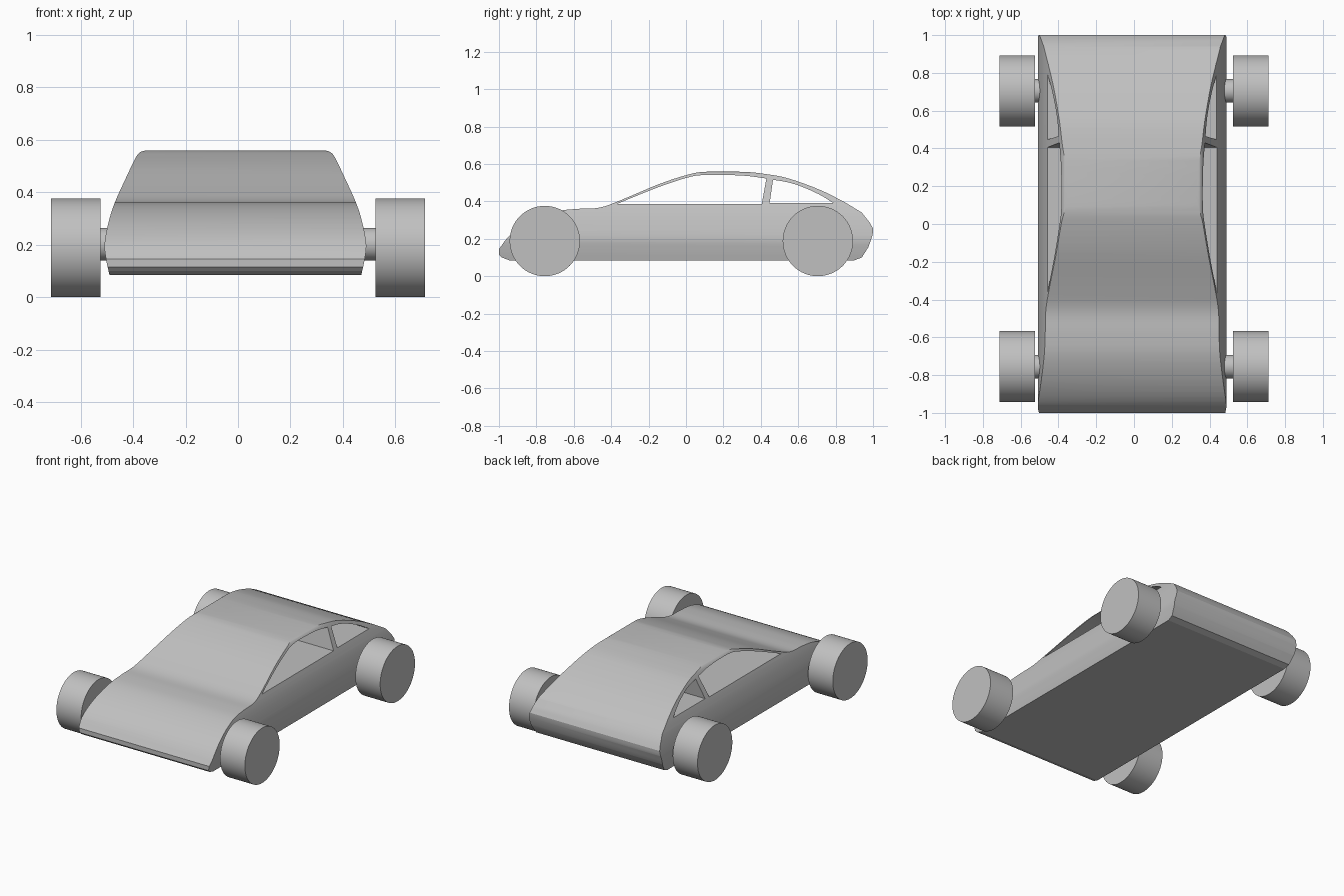
import bpy
from mathutils import Vector

cube = bpy.data.objects.get("Cube")
if cube:
    bpy.data.objects.remove(cube, do_unlink=True)

grey = bpy.data.materials.new("plain grey")
grey.use_nodes = True
COLOUR = (0.53, 0.53, 0.53, 1)
grey.diffuse_color = COLOUR
grey.node_tree.nodes["Principled BSDF"].inputs["Base Color"].default_value = COLOUR

CENTRE = -0.01  # the shell sits slightly off the wheel centre line


def smooth(points, steps=4):
    """Flowing curve through the points, ends included."""
    p = [Vector(q) for q in points]
    p = [2 * p[0] - p[1]] + p + [2 * p[-1] - p[-2]]
    out = []
    for a, b, c, d in zip(p, p[1:], p[2:], p[3:]):
        for i in range(steps):
            t = i / steps
            out.append(b + (c - a) * t / 2 + (2 * a - 5 * b + 4 * c - d) * t**2 / 2
                       + (3 * b - a - 3 * c + d) * t**3 / 2)
    return [tuple(v) for v in out] + [tuple(points[-1])]


def prism(name, outline, axis, half):
    """Extrude a closed outline along x (outline is y, z) or y (outline is x, z)."""
    n = len(outline)
    verts = []
    for side in (-half, half):
        for a, z in outline:
            verts.append((CENTRE + side, a, z) if axis == "x" else (CENTRE + a, side, z))
    faces = [list(range(n)), list(range(2 * n - 1, n - 1, -1))]
    faces += [[i, i + n, (i + 1) % n + n, (i + 1) % n] for i in range(n)]
    mesh = bpy.data.meshes.new(name)
    mesh.from_pydata(verts, [], faces)
    obj = bpy.data.objects.new(name, mesh)
    bpy.context.collection.objects.link(obj)
    mesh.materials.append(grey)
    activate(obj)
    bpy.ops.object.mode_set(mode="EDIT")
    bpy.ops.mesh.select_all(action="SELECT")
    bpy.ops.mesh.normals_make_consistent(inside=False)
    bpy.ops.object.mode_set(mode="OBJECT")
    return obj


def activate(obj):
    bpy.ops.object.select_all(action="DESELECT")
    obj.select_set(True)
    bpy.context.view_layer.objects.active = obj


def combine(obj, tool, operation):
    mod = obj.modifiers.new(operation, "BOOLEAN")
    mod.operation, mod.object, mod.solver = operation, tool, "EXACT"
    activate(obj)
    bpy.ops.object.modifier_apply(modifier=mod.name)
    bpy.data.objects.remove(tool, do_unlink=True)


def cylinder(name, radius, x0, x1, y, z):
    bpy.ops.mesh.primitive_cylinder_add(
        vertices=64, radius=radius, depth=abs(x1 - x0),
        location=((x0 + x1) / 2, y, z), rotation=(0, 1.570796, 0))
    obj = bpy.context.object
    obj.name = name
    obj.data.materials.append(grey)
    bpy.ops.object.shade_smooth_by_angle(angle=0.5)


# Side profile: hood, roof and tail flow as one curve, then a flat underside
top_line = smooth([(-1, 0.145), (-0.94, 0.22), (-0.83, 0.295), (-0.7, 0.345), (-0.58, 0.36),
                   (-0.46, 0.367), (-0.34, 0.41), (-0.15, 0.49), (0, 0.54), (0.1, 0.558),
                   (0.3, 0.558), (0.42, 0.547), (0.55, 0.522), (0.72, 0.46), (0.85, 0.395)])
tail = [(0.94, 0.34), (0.98, 0.29), (1, 0.255), (0.998, 0.22), (0.975, 0.155),
        (0.94, 0.1), (0.9, 0.085)]
body = prism("body", top_line + tail + [(-0.945, 0.085), (-0.985, 0.1), (-1, 0.115)], "x", 0.7)

# Cross-section: bulging sides leaning in towards the roof
flank = smooth([(0.48, 0.085), (0.492, 0.14), (0.499, 0.2), (0.485, 0.28), (0.46, 0.36),
                (0.41, 0.47), (0.38, 0.532), (0.362, 0.553), (0.34, 0.56)])
flank = [(0.48, 0)] + flank + [(0.34, 0.7)]
section = prism("section", flank + [(-x, z) for x, z in reversed(flank)], "y", 1.2)
combine(body, section, "INTERSECT")

# Side windows run right through, leaving a pillar between them
front_arch = smooth([(0.43, 0.522), (0.3, 0.538), (0.1, 0.541), (0, 0.525),
                     (-0.15, 0.475), (-0.3, 0.415), (-0.37, 0.386)])
rear_arch = smooth([(0.79, 0.39), (0.71, 0.438), (0.61, 0.482), (0.53, 0.505), (0.465, 0.515)])
combine(body, prism("front_window", front_arch + [(0.405, 0.386)], "x", 0.8), "DIFFERENCE")
combine(body, prism("rear_window", rear_arch + [(0.447, 0.39)], "x", 0.8), "DIFFERENCE")
activate(body)
bpy.ops.object.shade_smooth_by_angle(angle=0.35)

# Wheels on short axle stubs
for end, y in (("front", -0.755), ("rear", 0.705)):
    for side, s in (("left", 1), ("right", -1)):
        cylinder(f"{end}_{side}_wheel", 0.188, s * 0.525, s * 0.712, y, 0.188)
        cylinder(f"{end}_{side}_axle", 0.062, s * 0.43, s * 0.53, y, 0.202)
